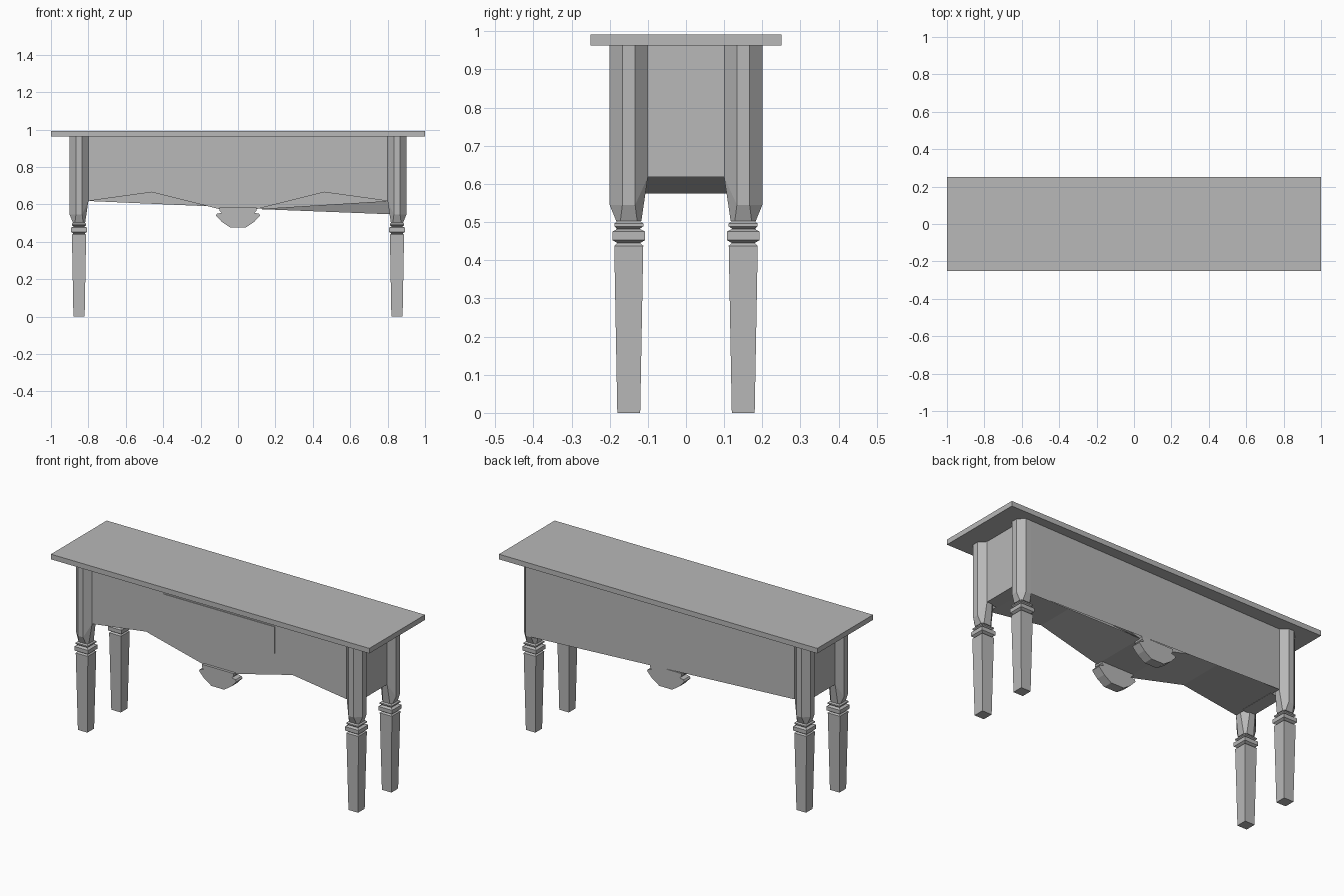
import bpy, bmesh

if "Cube" in bpy.data.objects:
    bpy.data.objects.remove(bpy.data.objects["Cube"], do_unlink=True)

grey = bpy.data.materials.new("plain grey")
grey.use_nodes = True
COLOUR = (0.48, 0.48, 0.48, 1)
grey.diffuse_color = COLOUR
grey.node_tree.nodes["Principled BSDF"].inputs["Base Color"].default_value = COLOUR


def finish(name, bm, recalc=True):
    if recalc:
        bmesh.ops.recalc_face_normals(bm, faces=bm.faces[:])
    mesh = bpy.data.meshes.new(name)
    bm.to_mesh(mesh)
    bm.free()
    mesh.materials.append(grey)
    obj = bpy.data.objects.new(name, mesh)
    bpy.context.collection.objects.link(obj)
    return obj


def box(name, x, y, z):
    """Box from (low, high) pairs."""
    bm = bmesh.new()
    bmesh.ops.create_cube(bm, size=1)
    for v in bm.verts:
        v.co = [r[0] if c < 0 else r[1] for c, r in zip(v.co, (x, y, z))]
    return finish(name, bm)


def loft(bm, rings, cap=True):
    """Skin a stack of rings that share one vertex count."""
    rows = [[bm.verts.new(p) for p in ring] for ring in rings]
    n = len(rows[0])
    for a, b in zip(rows, rows[1:]):
        for i in range(n):
            j = (i + 1) % n
            bm.faces.new((a[i], a[j], b[j], b[i]))
    if cap:
        bm.faces.new(rows[0])
        bm.faces.new(rows[-1])


def octagon(half, flat):
    return [(half, -flat), (half, flat), (flat, half), (-flat, half),
            (-half, flat), (-half, -flat), (-flat, -half), (flat, -half)]


POST_X, POST_Y, HALF, FLAT = 0.85, 0.15, 0.05, 0.0167
UNDER_TOP, APRON_LOW = 0.963, 0.618


def leg(name, sx, sy):
    bm = bmesh.new()

    def place(a, b, z):
        return (sx * (POST_X + a), sy * (POST_Y + b), z)

    # Chamfered post, its inner corners tapering from higher up
    outline = octagon(HALF, FLAT)
    loft(bm, [
        [place(a, b, UNDER_TOP) for a, b in outline],
        [place(a, b, APRON_LOW if min(a, b) == -HALF else 0.545) for a, b in outline],
        [place(a, b, 0.503) for a, b in octagon(0.033, 0.022)],
    ])
    # Square turned collar and tapered foot
    profile = [(0.503, 0.03), (0.496, 0.038), (0.489, 0.038), (0.482, 0.029),
               (0.475, 0.043), (0.453, 0.043), (0.445, 0.03), (0.438, 0.038), (0, 0.03)]
    loft(bm, [[place(a * h, b * h, z) for a, b in ((-1, -1), (1, -1), (1, 1), (-1, 1))]
              for z, h in profile])
    return finish(name, bm)


# Table top
box("table_top", (-1, 1), (-0.25, 0.25), (UNDER_TOP, 0.992))

# Four legs
for sx, side in ((1, "left"), (-1, "right")):
    for sy, end in ((-1, "front"), (1, "back")):
        leg(f"{end}_{side}_leg", sx, sy)

# Apron body with a scalloped lower edge running front to back
FACE_Y, END_X = 0.167, 0.867
half_curve = [(0.1, 0.575), (0.46, 0.665), (0.8, APRON_LOW)]
curve = [(-x, z) for x, z in reversed(half_curve)] + half_curve
outline = [(-0.8, UNDER_TOP)] + curve + [(0.8, UNDER_TOP)]
bm = bmesh.new()
loft(bm, [[(x, y, z) for x, z in outline] for y in (-FACE_Y, FACE_Y)])
finish("apron", bm)

# End panels between the posts
for s, side in ((1, "left"), (-1, "right")):
    box(f"{side}_end_panel", sorted((s * 0.79, s * END_X)), (-0.11, 0.11),
        (APRON_LOW, UNDER_TOP))

# Skewed back panel, reaching the rear edge of the left post
bm = bmesh.new()
top_r, low_r, low_l, top_l, mid, corner = [bm.verts.new(p) for p in (
    (-0.8, FACE_Y + 0.001, UNDER_TOP), (-0.8, FACE_Y + 0.001, APRON_LOW),
    (END_X, 0.2, 0.545), (END_X, 0.2, UNDER_TOP),
    (0.1, FACE_Y, 0.575), (0.8, FACE_Y, APRON_LOW))]
bm.faces.new((top_r, top_l, low_l, low_r))
bm.faces.new((mid, corner, low_l))
finish("back_panel", bm, recalc=False)

# Drawer front
box("drawer_front", (-0.35, 0.35), (-FACE_Y - 0.004, -FACE_Y), (0.76, 0.91))

# Hanging ornaments, front and back
half = [(0.04, 0.475), (0.085, 0.505), (0.118, 0.54), (0.112, 0.55),
        (0.088, 0.555), (0.1, 0.566), (0.1, 0.582)]
shape = half + [(-x, z) for x, z in reversed(half)]
for s, end in ((-1, "front"), (1, "back")):
    bm = bmesh.new()
    loft(bm, [[(x, s * y, z) for x, z in shape] for y in (0.128, 0.182)])
    finish(f"{end}_ornament", bm)
